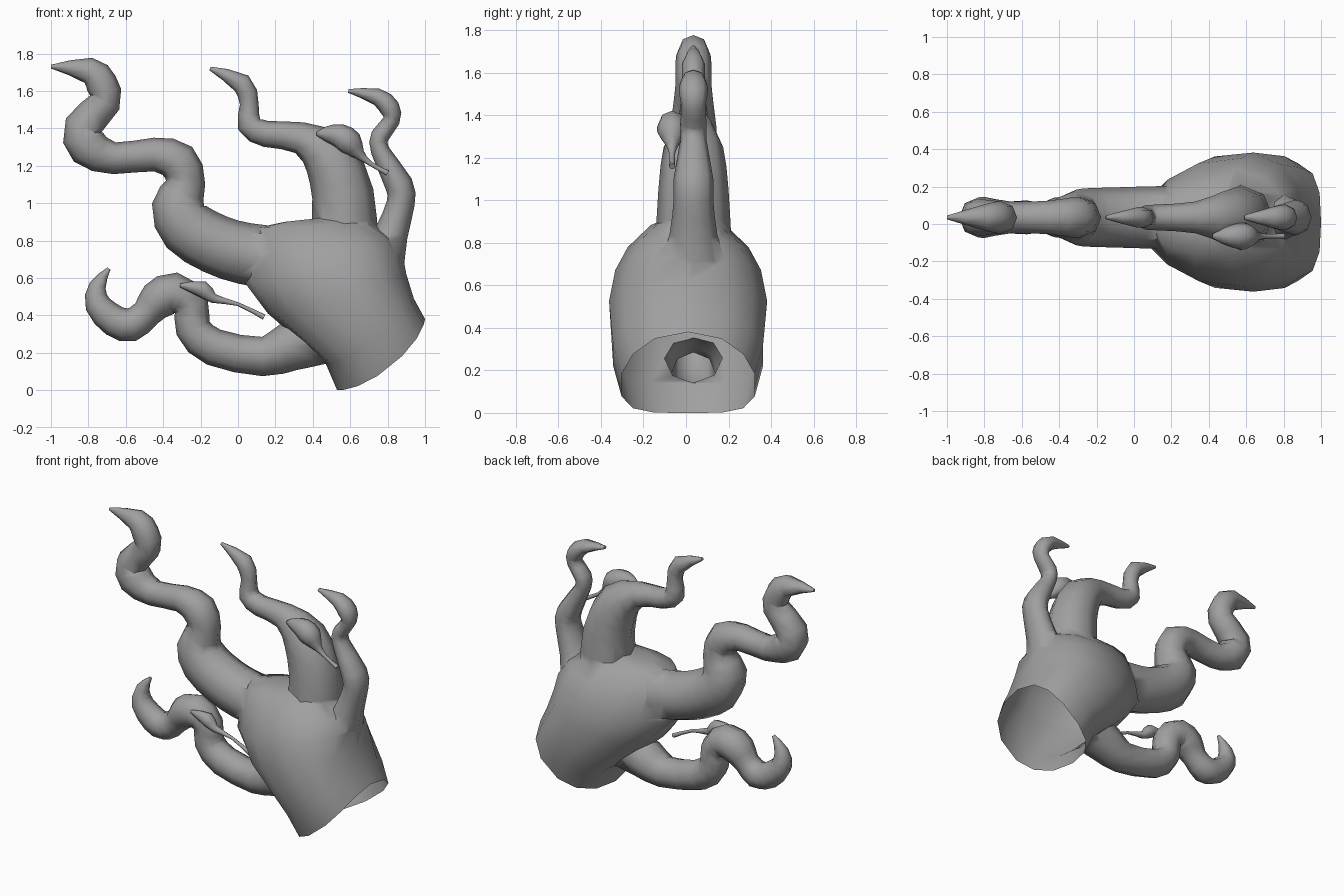
import bpy, bmesh, math
from mathutils import Vector

cube = bpy.data.objects.get("Cube")
if cube:
    bpy.data.objects.remove(cube, do_unlink=True)

UNIT = 0.01          # profile numbers are in hundredths
LIMB_Y = 0.035       # the limbs all lie in one plane
BUD_Y = -0.065       # the buds lie in front of them

grey = bpy.data.materials.new("stone grey")
grey.use_nodes = True
shade = (0.35, 0.35, 0.35, 1)
grey.diffuse_color = shade
grey.node_tree.nodes["Principled BSDF"].inputs["Base Color"].default_value = shade


def loft(name, rings):
    """Skin a list of equal rings into a closed solid."""
    bm = bmesh.new()
    loops = [[bm.verts.new(point) for point in ring] for ring in rings]
    count = len(loops[0])
    for low, high in zip(loops, loops[1:]):
        for i in range(count):
            j = (i + 1) % count
            bm.faces.new((low[i], low[j], high[j], high[i]))
    bm.faces.new(loops[0][::-1])
    bm.faces.new(loops[-1])
    bmesh.ops.recalc_face_normals(bm, faces=bm.faces)
    mesh = bpy.data.meshes.new(name)
    bm.to_mesh(mesh)
    bm.free()
    mesh.materials.append(grey)
    obj = bpy.data.objects.new(name, mesh)
    bpy.context.collection.objects.link(obj)
    return obj


def rounded(path):
    """Insert a curved midpoint between every two stations."""
    points = [Vector(p) for p in path]
    padded = points[:1] + points + points[-1:]
    result = points[:1]
    for a, b, c, d in zip(padded, padded[1:], padded[2:], padded[3:]):
        result += [(b + c) * 0.5625 - (a + d) * 0.0625, c]
    return result


def limb(name, path, y=LIMB_Y, sides=8, widen=1.0):
    """Tapering tube through (x, z, radius) stations in a vertical plane."""
    stations = rounded(path)
    centres = [Vector((p.x * UNIT, y, p.y * UNIT)) for p in stations]
    angles = [math.tau * k / sides for k in range(sides)]
    rings = []
    for i, station in enumerate(stations):
        radius = station.z * UNIT
        before = centres[max(i - 1, 0)]
        after = centres[min(i + 1, len(centres) - 1)]
        tangent = (after - before).normalized()
        across = Vector((-tangent.z, 0, tangent.x)) * radius
        depth = Vector((0, radius * widen, 0))
        rings.append([centres[i] + across * math.cos(a) + depth * math.sin(a)
                      for a in angles])
    return loft(name, rings)


def soften(value, power=0.85):
    return math.copysign(abs(value) ** power, value)


def trunk_ring(left_x, left_z, right_x, right_z, half_depth, droop, pinch, sides=14):
    """Egg-shaped cross-section, pinched towards its left outline point."""
    left = Vector((left_x, 0, left_z)) * UNIT
    right = Vector((right_x, 0, right_z)) * UNIT
    half = (right - left) / 2
    outward = Vector((half.z, 0, -half.x)).normalized() * droop * UNIT
    ring = []
    for k in range(sides):
        angle = math.tau * k / sides
        c, s = soften(math.cos(angle)), soften(math.sin(angle))
        depth = half_depth * s * (1 - pinch * max(0, -c))
        offset = Vector((0, (depth + 1) * UNIT, 0))
        ring.append((left + right) / 2 + half * c + outward * s * s + offset)
    return ring


# Trunk, from the open cut end to the crown
trunk_rings = [trunk_ring(*row) for row in (
    (53, 0, 100, 38, 32, 8, 0),
    (47, 14, 94, 49, 36, 6, 0),
    (16, 41, 90, 62, 38, 2, 0.2),
    (4, 57, 88, 73, 35, 0, 0.3),
    (5, 71, 82, 82, 29, 0, 0.3),
    (11, 87, 72, 89, 18, 0, 0),
    (25, 90, 62, 94, 8, 0, 0),
)]
trunk = loft("trunk", trunk_rings)

# Winding limbs
long_limb = limb("long_limb", [
    (26, 70, 17), (4, 73, 16.5), (-12, 78, 16), (-27, 87, 15.5), (-32, 99, 14),
    (-28, 111, 10.5), (-32, 122, 11), (-45, 126, 9), (-66, 124, 8.5),
    (-80, 130, 11), (-83, 141, 10), (-71, 154, 8.5), (-73, 164, 8.5),
    (-80, 171, 7), (-100, 173, 1)])
middle_limb = limb("middle_limb", [
    (57, 78, 18), (56, 105, 16.5), (48, 125, 14), (33, 135, 8.5), (15, 137, 7),
    (6, 142, 6.5), (6, 153, 5), (2, 164, 5.5), (-15, 172, 1)])
right_limb = limb("right_limb", [
    (76, 66, 13), (82, 84, 9), (87, 100, 7.5), (86, 110, 7.5), (76, 128, 5),
    (76, 136, 5), (82, 144, 4.5), (81, 151, 5.5), (74, 157, 4.5), (59, 160, 1)],
    widen=1.25)
lower_limb = limb("lower_limb", [
    (45, 28, 14), (27, 23, 13), (13, 18, 10.5), (-13, 23, 10), (-24, 33, 9.5),
    (-25, 45, 9.5), (-34, 52, 11), (-43, 48, 10.5), (-49, 41, 8), (-57, 35, 9),
    (-66, 37, 8.5), (-75, 46, 7), (-75, 56, 4.5), (-69, 65, 1)])

# Weld the limbs to the trunk
bpy.context.view_layer.objects.active = trunk
for part in (long_limb, middle_limb, right_limb, lower_limb):
    union = trunk.modifiers.new("weld", "BOOLEAN")
    union.operation = "UNION"
    union.solver = "EXACT"
    union.use_self = True
    union.object = part
    bpy.ops.object.modifier_apply(modifier=union.name)
    bpy.data.objects.remove(part, do_unlink=True)

# Open the cut end so the trunk is hollow
bm = bmesh.new()
bm.from_mesh(trunk.data)
rim = {v for v in bm.verts
       if any((v.co - p).length < 0.0001 for p in trunk_rings[0])}
lids = [f for f in bm.faces if all(v in rim for v in f.verts)]
bmesh.ops.delete(bm, geom=lids, context="FACES")
bm.to_mesh(trunk.data)
bm.free()

# Leaf buds on thin stalks
upper_bud = limb("upper_bud", [
    (42, 137, 1), (47, 137, 4), (54, 136, 6.5), (60, 132, 7),
    (65, 126, 3), (71, 121, 1.2), (80, 116, 1.5)], BUD_Y)
lower_bud = limb("lower_bud", [
    (-31, 56, 1), (-19, 54, 4.5), (-13, 49, 2.5), (0, 46, 1),
    (14, 39, 1.5)], BUD_Y)

# Smooth shading with crisp creases
bpy.ops.object.select_all(action="DESELECT")
for obj in (trunk, upper_bud, lower_bud):
    obj.select_set(True)
bpy.ops.object.shade_smooth_by_angle(angle=math.radians(60))
